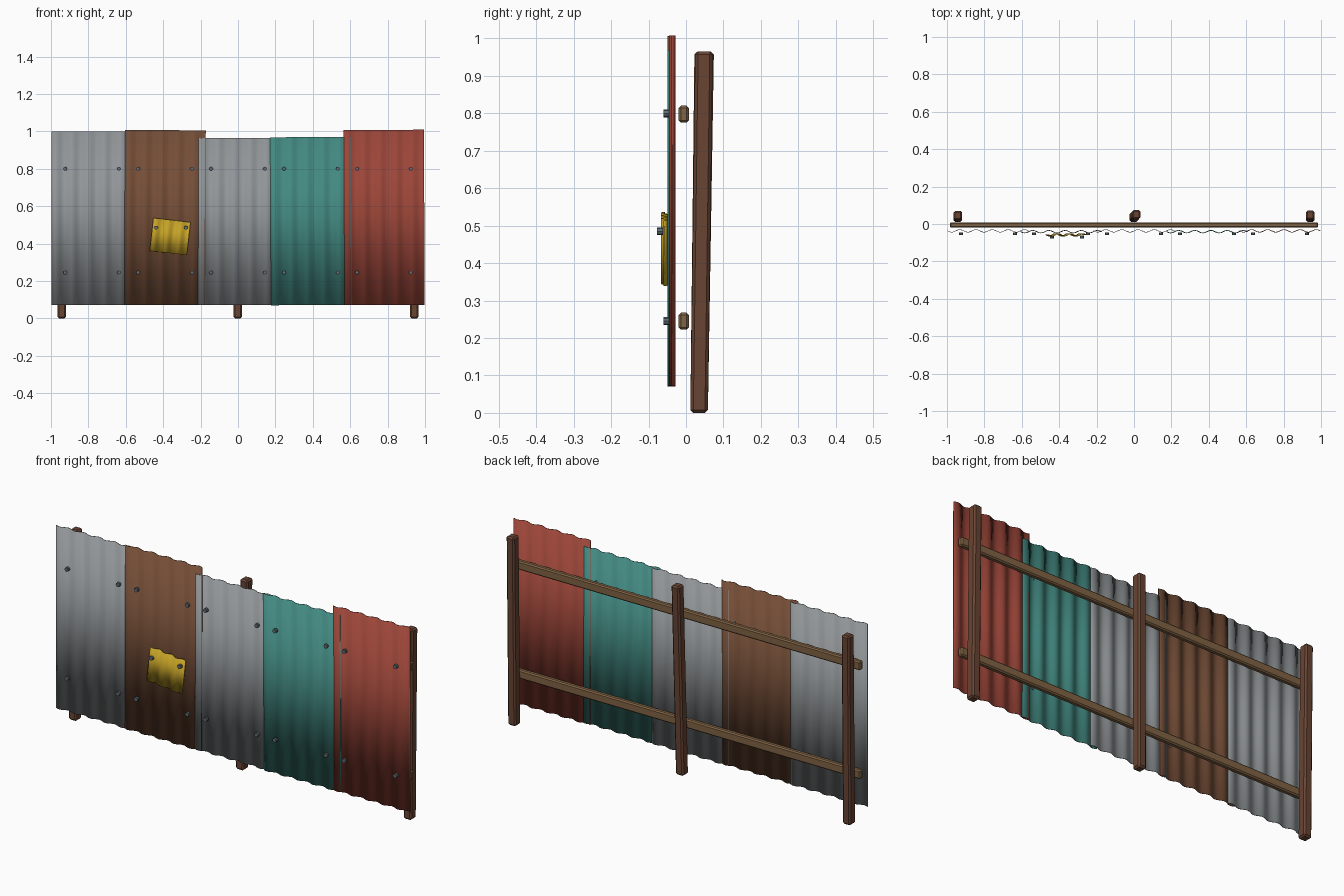
import bpy, bmesh, math
from mathutils import Matrix

if "Cube" in bpy.data.objects:
    bpy.data.objects.remove(bpy.data.objects["Cube"])


def material(name, r, g, b):
    m = bpy.data.materials.new(name)
    m.diffuse_color = (r, g, b, 1)
    m.use_nodes = True
    m.node_tree.nodes["Principled BSDF"].inputs["Base Color"].default_value = m.diffuse_color
    return m


GREY = material("galvanised grey", 0.28, 0.30, 0.31)
BROWN = material("rust brown", 0.175, 0.075, 0.038)
TEAL = material("faded teal", 0.055, 0.25, 0.22)
RED = material("barn red", 0.33, 0.06, 0.04)
YELLOW = material("patch yellow", 0.56, 0.36, 0.02)
POST = material("dark wood", 0.14, 0.058, 0.033)
RAIL = material("light wood", 0.22, 0.125, 0.058)
STEEL = material("bolt steel", 0.12, 0.15, 0.18)


def finish(name, bm, mat):
    me = bpy.data.meshes.new(name)
    bmesh.ops.recalc_face_normals(bm, faces=bm.faces)
    bm.to_mesh(me)
    bm.free()
    me.materials.append(mat)
    ob = bpy.data.objects.new(name, me)
    bpy.context.collection.objects.link(ob)
    return ob


def corrugated(name, mat, x, y, z, width, height, waves, tilt=0, amp=0.007, thick=0.003):
    """Wavy sheet centred on (x, y, z), smooth all round, tilted in the fence plane."""
    bm = bmesh.new()
    n = waves * 8
    rows = []
    for i in range(n + 1):
        u = i / n
        wy = -amp * math.sin(2 * math.pi * waves * u)
        rows.append([bm.verts.new(((u - 0.5) * width, wy + dy, dz))
                     for dy, dz in ((-thick / 2, -height / 2), (thick / 2, -height / 2),
                                    (thick / 2, height / 2), (-thick / 2, height / 2))])
    for a, b in zip(rows, rows[1:]):
        for k in range(4):
            bm.faces.new((a[k], a[(k + 1) % 4], b[(k + 1) % 4], b[k]))
    bm.faces.new(rows[0])
    bm.faces.new(rows[-1])
    for f in bm.faces:
        f.smooth = True
    ob = finish(name, bm, mat)
    ob.location = (x, y, z)
    ob.rotation_euler.y = math.radians(-tilt)


def timber(name, mat, centre, size, bevel, lean=(0, 0)):
    """Bevelled beam; lean shifts the top end in x and y."""
    bm = bmesh.new()
    bmesh.ops.create_cube(bm, size=1, matrix=Matrix.Diagonal((*size, 1)))
    bmesh.ops.bevel(bm, geom=bm.edges[:], offset=bevel, segments=1, affect='EDGES')
    for v in bm.verts:
        t = v.co.z / size[2] + 0.5
        v.co.x += lean[0] * t
        v.co.y += lean[1] * t
    finish(name, bm, mat).location = centre


def bolt(name, x, y, z):
    bm = bmesh.new()
    bmesh.ops.create_cone(bm, cap_ends=True, segments=8, radius1=0.0105, radius2=0.0105,
                          depth=0.015, matrix=Matrix.Rotation(math.pi / 2, 4, 'X'))
    finish(name, bm, STEEL).location = (x, y, z)


# Corrugated sheets, alternately nearer and further, with a bolt near each corner
sheets = [("grey_sheet_left", GREY, 1.000, 0), ("brown_sheet", BROWN, 1.006, -0.2),
          ("grey_sheet_middle", GREY, 0.965, 0), ("teal_sheet", TEAL, 0.969, 0.3),
          ("red_sheet", RED, 1.008, 0.15)]
for i, (name, mat, top, tilt) in enumerate(sheets):
    x = (i - 2) * 0.39
    y = -0.037 - 0.004 * (i % 2)
    corrugated(name, mat, x, y, (top + 0.071) / 2, 0.432, top - 0.071, 5, tilt)
    for sx in (-0.144, 0.144):
        for z in (0.245, 0.8):
            bolt(name + "_bolt", x + sx, -0.0525, z)

# Yellow repair patch
corrugated("yellow_patch", YELLOW, -0.363, -0.058, 0.4375, 0.2, 0.177, 3, -6.5)
for x in (-0.438, -0.278):
    bolt("patch_bolt", x, -0.0695, 0.485)

# Rails
for name, z in (("lower_rail", 0.245), ("upper_rail", 0.798)):
    timber(name, RAIL, (0, -0.006, z), (1.97, 0.027, 0.045), 0.006)

# Posts
for name, x, lean in (("left_post", -0.942, (0, 0.011)), ("middle_post", -0.002, (0.014, 0.016)),
                      ("right_post", 0.942, (0, 0.013))):
    timber(name, POST, (x, 0.035, 0.4825), (0.045, 0.047, 0.965), 0.008, lean)
